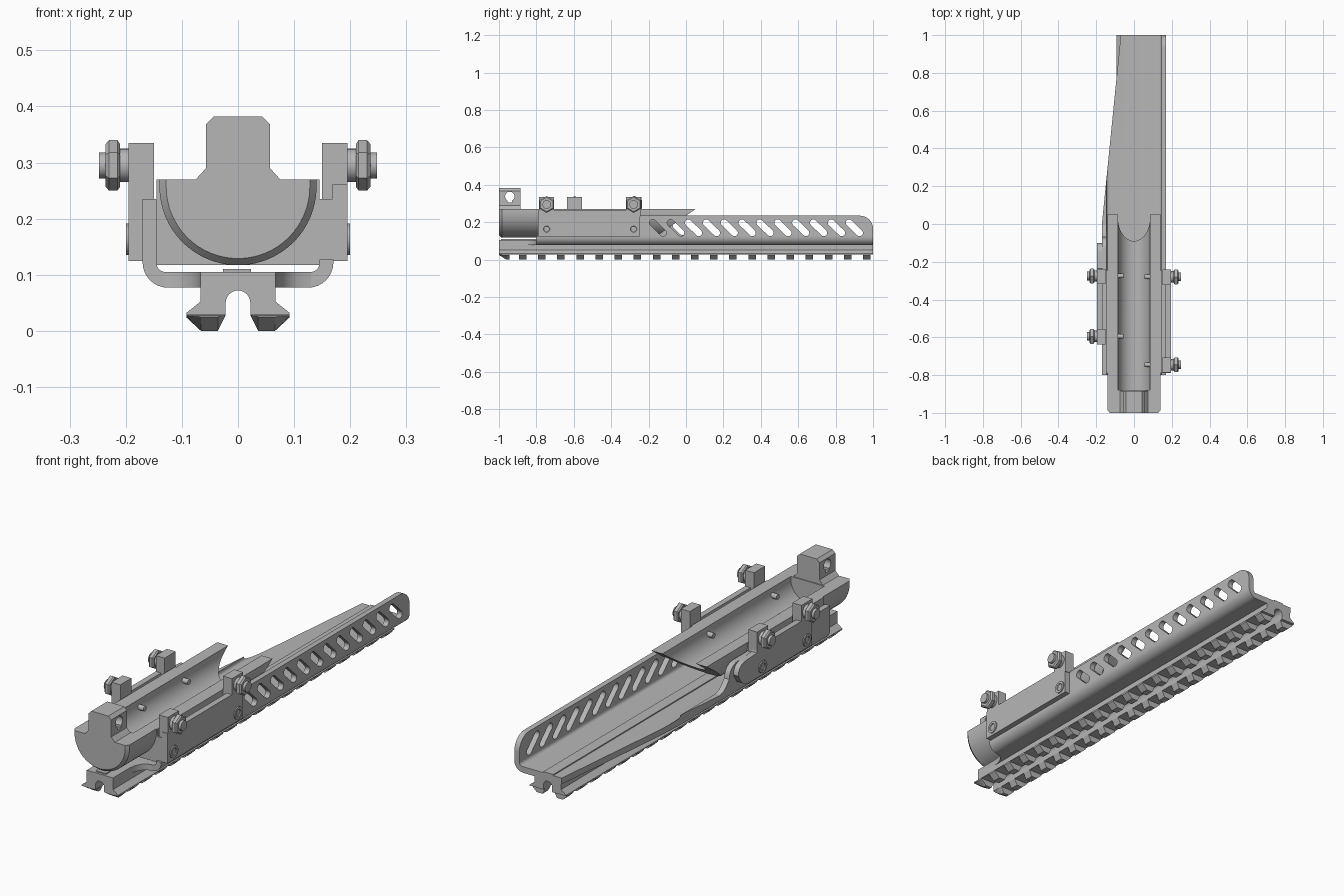
import bpy, bmesh
from math import pi, sin, cos, radians
from mathutils import Matrix, Vector

cube = bpy.data.objects.get("Cube")
if cube:
    bpy.data.objects.remove(cube)

grey = bpy.data.materials.new("grey_metal")
grey.use_nodes = True
grey.diffuse_color = (0.47, 0.47, 0.47, 1)
grey.node_tree.nodes["Principled BSDF"].inputs["Base Color"].default_value = grey.diffuse_color


def place(axis, u, v, w):
    """Profile point (u, v) at depth w along the axis."""
    return {"x": (w, u, v), "y": (u, w, v), "z": (u, v, w)}[axis]


def finish(name, bm):
    bmesh.ops.recalc_face_normals(bm, faces=bm.faces)
    mesh = bpy.data.meshes.new(name)
    bm.to_mesh(mesh)
    bm.free()
    mesh.materials.clear()
    mesh.materials.append(grey)
    mesh.shade_smooth()
    mesh.set_sharp_from_angle(angle=radians(28))
    ob = bpy.data.objects.new(name, mesh)
    bpy.context.collection.objects.link(ob)
    return ob


def loft(name, axis, sections, cut=None):
    """Join matching profiles, given as (profile, depth); cut = (point, normal) trims the outer side."""
    bm = bmesh.new()
    rings = [[bm.verts.new(place(axis, u, v, w)) for u, v in prof] for prof, w in sections]
    n = len(rings[0])
    for a, b in zip(rings, rings[1:]):
        for i in range(n):
            bm.faces.new((a[i], a[(i + 1) % n], b[(i + 1) % n], b[i]))
    bm.faces.new(rings[0])
    bm.faces.new(rings[-1])
    if cut:
        geom = bm.verts[:] + bm.edges[:] + bm.faces[:]
        bmesh.ops.bisect_plane(bm, geom=geom, plane_co=cut[0], plane_no=cut[1], clear_outer=True)
        bmesh.ops.holes_fill(bm, edges=[e for e in bm.edges if e.is_boundary])
    return finish(name, bm)


def prism(name, axis, prof, a, b, cut=None):
    return loft(name, axis, [(prof, a), (prof, b)], cut)


def box(name, x0, x1, y0, y1, z0, z1):
    return prism(name, "y", [(x0, z0), (x1, z0), (x1, z1), (x0, z1)], y0, y1)


def side_sheet(name, outlines, x0, x1):
    """Flat sheet facing x; the first outline is the edge, the others are holes."""
    cu = bpy.data.curves.new(name, "CURVE")
    cu.dimensions = "2D"
    cu.fill_mode = "BOTH"
    cu.extrude = (x1 - x0) / 2
    for pts in outlines:
        sp = cu.splines.new("POLY")
        sp.points.add(len(pts) - 1)
        for p, (u, v) in zip(sp.points, pts):
            p.co = (u, v, 0, 1)
        sp.use_cyclic_u = True
    tmp = bpy.data.objects.new(name + "_curve", cu)
    bpy.context.collection.objects.link(tmp)
    dg = bpy.context.evaluated_depsgraph_get()
    mesh = bpy.data.meshes.new_from_object(tmp.evaluated_get(dg))
    bpy.data.objects.remove(tmp)
    bm = bmesh.new()
    bm.from_mesh(mesh)
    bpy.data.meshes.remove(mesh)
    bmesh.ops.remove_doubles(bm, verts=bm.verts, dist=0.0001)
    turn = Matrix(((0, 0, 1, (x0 + x1) / 2), (1, 0, 0, 0), (0, 1, 0, 0), (0, 0, 0, 1)))
    bm.transform(turn)
    return finish(name, bm)


def arc(cu, cv, r, a0, a1, n):
    return [(cu + r * cos(radians(a0 + (a1 - a0) * i / n)),
             cv + r * sin(radians(a0 + (a1 - a0) * i / n))) for i in range(n + 1)]


def ring(cu, cv, r, n, start=0):
    return arc(cu, cv, r, start, start + 360, n)[:-1]


def mirrored(half):
    return half + [(-u, v) for u, v in reversed(half)]


# Accessory rail with arched central groove
rail = mirrored([(0.067, 0.08), (0.067, 0.052), (0.092, 0.032), (0.092, 0.028), (0.022, 0.028)]
                + arc(0, 0.05, 0.022, 0, 80, 6))
prism("rail_body", "y", rail, -1, 1)
tooth = [(0.092, 0.028), (0.092, 0.024), (0.066, 0), (0.036, 0), (0.022, 0.028)]
for side, label in ((1, "left"), (-1, "right")):
    prof = [(side * u, v) for u, v in tooth]
    shallow = [(u, 0.025 + v * 0.1) for u, v in prof]
    loft(f"{label}_end_tooth", "y", [(shallow, -1), (prof, -0.96), (prof, -0.945)])
    for i in range(19):
        y = -0.873 + 0.1022 * i
        prism(f"{label}_tooth_{i + 1}", "y", prof, y - 0.02, y + 0.02)

# Channel floor with rounded lower corners, trimmed diagonally on one side
floor = mirrored([(0.17, 0.127)] + arc(0.122, 0.125, 0.048, 0, -90, 8)[1:]) 
outer = [(0.17, 0.127)] + arc(0.125, 0.122, 0.045, 0, -90, 8)
inner = arc(0.13, 0.12, 0.015, -90, 0, 5) + [(0.145, 0.127)]
floor = ([(-u, v) for u, v in reversed(inner)] + inner + outer
         + [(-u, v) for u, v in reversed(outer)])
prism("channel_floor", "y", floor, -0.8, 1, ((-0.07, 1, 0), (-1, 0.1, 0)))
neck = [(0.067, -1), (0.067, -0.88), (0.072, -0.85), (0.085, -0.822), (0.105, -0.806), (0.13, -0.8)]
prism("channel_neck", "z", mirrored(neck), 0.077, 0.105)
box("floor_ridge", -0.027, 0.023, -0.99, 1, 0.104, 0.11)

# Long channel wall with slanted slots
wall = [(-0.79, 0.126), (1, 0.126)] + arc(0.93, 0.165, 0.07, 0, 90, 8) + [(-0.79, 0.235)]
slots = []
for i in range(12):
    y = 0.9 - 0.0955 * i
    slots.append(arc(y - 0.028, 0.197, 0.018, 45, 225, 8) + arc(y + 0.028, 0.143, 0.018, 225, 405, 8))
side_sheet("slotted_wall", [wall] + slots, 0.145, 0.17)

# Short channel wall sweeping down to the floor
sweep = [(-0.8, 0.126), (0, 0.126), (-0.03, 0.135), (-0.052, 0.155)]
sweep += arc(-0.13, 0.175, 0.06, 0, 90, 8) + [(-0.8, 0.235)]
prism("short_wall", "x", sweep, -0.17, -0.145)

# Half round cradle with a slanted rear end
cz, top = 0.257, 0.27


def half_round(r):
    return [(-r, top)] + arc(0, cz, r, 180, 360, 32) + [(r, top)]


trough = half_round(0.14) + list(reversed(half_round(0.085)))
prism("cradle", "y", trough, -0.88, 0.2, ((0, 0.05, top), (0, 1, -1.43)))
loft("cradle_plug", "y", [(half_round(0.128), -1), (half_round(0.14), -0.985), (half_round(0.14), -0.88)])

# Square packing around the cradle between the side plates
packing = ([(-0.145, top), (-0.145, 0.117), (0.145, 0.117), (0.145, top)]
           + list(reversed(half_round(0.138))))
prism("cradle_packing", "y", packing, -0.79, -0.245)

# Sight block on the plug, with a keyhole across it
y0, y1 = -1, -0.885
keyhole = arc(-0.942, 0.338, 0.025, -60, 240, 20) + [(-0.9545, 0.305), (-0.9295, 0.305)]
side_sheet("keyhole_block", [[(y0, 0.29), (y1, 0.29), (y1, 0.368), (y0, 0.368)], keyhole], -0.057, 0.057)
prism("block_cap", "y", [(-0.057, 0.368), (0.057, 0.368), (0.043, 0.382), (-0.043, 0.382)], y0, y1)
prism("block_foot", "y", [(-0.077, 0.268), (0.077, 0.268), (0.057, 0.29), (-0.057, 0.29)], y0, y1)

# Clamping plates on both sides
left_plate = [(-0.79, 0.125), (-0.245, 0.125), (-0.245, 0.262), (-0.79, 0.262)]
right_plate = [(-0.635, 0.125), (-0.16, 0.125), (-0.125, 0.145)] + arc(-0.15, 0.185, 0.05, 0, 90, 8)
right_plate += [(-0.235, 0.24), (-0.24, 0.262), (-0.635, 0.262)]
prism("left_plate", "x", left_plate, 0.168, 0.195)
prism("right_plate", "x", right_plate, -0.195, -0.168)


def turned(name, side, y, z, steps, sides, start=0):
    """Round or hexagonal part along x from (radius, x) steps."""
    loft(name, "x", [(ring(y, z, r, sides, start), side * x) for r, x in steps])


# Lugs with nuts, lower screws and inner pins
for side, label, spots in ((1, "left", (-0.745, -0.28)), (-1, "right", (-0.595, -0.275))):
    for n, y in enumerate(spots):
        tag = f"{label}_{n + 1}"
        xs = sorted((side * 0.15, side * 0.195))
        box(f"lug_{tag}", xs[0], xs[1], y - 0.042, y + 0.038, 0.23, 0.335)
        turned(f"washer_{tag}", side, y, 0.295, [(0.03, 0.193), (0.03, 0.212)], 24)
        turned(f"nut_{tag}", side, y, 0.295,
               [(0.038, 0.21), (0.045, 0.215), (0.045, 0.23), (0.038, 0.236)], 6, 30)
        turned(f"bolt_end_{tag}", side, y, 0.295, [(0.023, 0.23), (0.023, 0.248)], 20)
        turned(f"screw_rim_{tag}", side, y, 0.163,
               [(0.028, 0.19), (0.028, 0.2), (0.017, 0.2), (0.015, 0.196)], 24)
        turned(f"inner_pin_{tag}", side, y, 0.235, [(0.012, 0.1), (0.012, 0.055)], 16)
